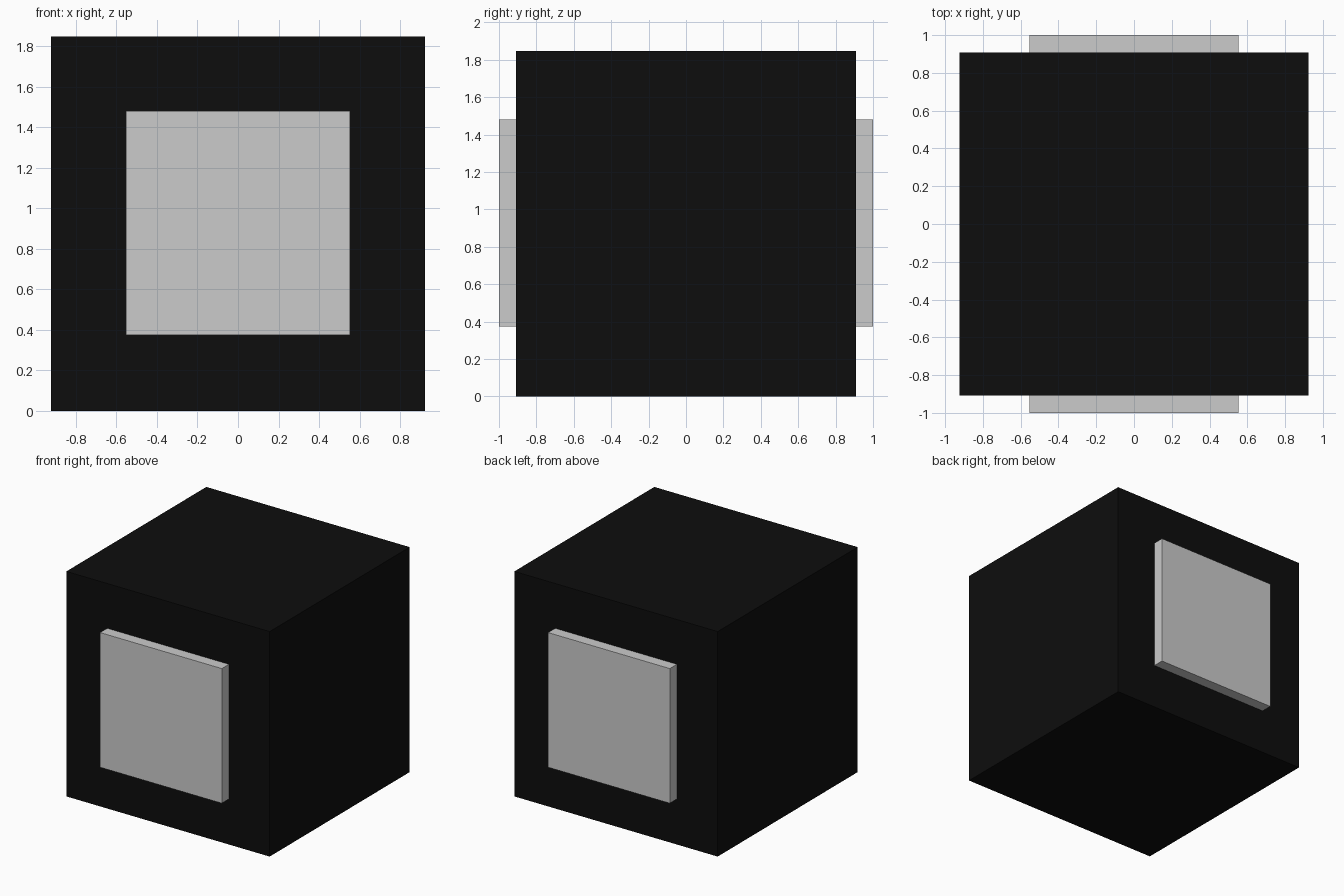
import bpy

if "Cube" in bpy.data.objects:
    bpy.data.objects.remove(bpy.data.objects["Cube"])


def box(name, size, center):
    bpy.ops.mesh.primitive_cube_add(size=1, location=center)
    ob = bpy.context.object
    ob.name = name
    ob.scale = size
    bpy.ops.object.transform_apply(location=False, rotation=False, scale=True)
    return ob


black = bpy.data.materials.new("black")
black.diffuse_color = (0.004, 0.004, 0.004, 1)
black.use_nodes = True
black.node_tree.nodes["Principled BSDF"].inputs["Base Color"].default_value = black.diffuse_color

# Main block
MID_Z = 0.924
HALF_Y = 0.908
body = box("body", (1.847, 2 * HALF_Y, 1.847), (0, 0, MID_Z))
body.data.materials.append(black)

# Raised square panels on the front and back faces
depth = 1.0 - HALF_Y
for name, side in (("front_panel", -1), ("back_panel", 1)):
    box(name, (1.106, depth, 1.106), (0, side * (HALF_Y + depth / 2), MID_Z + 0.003))
